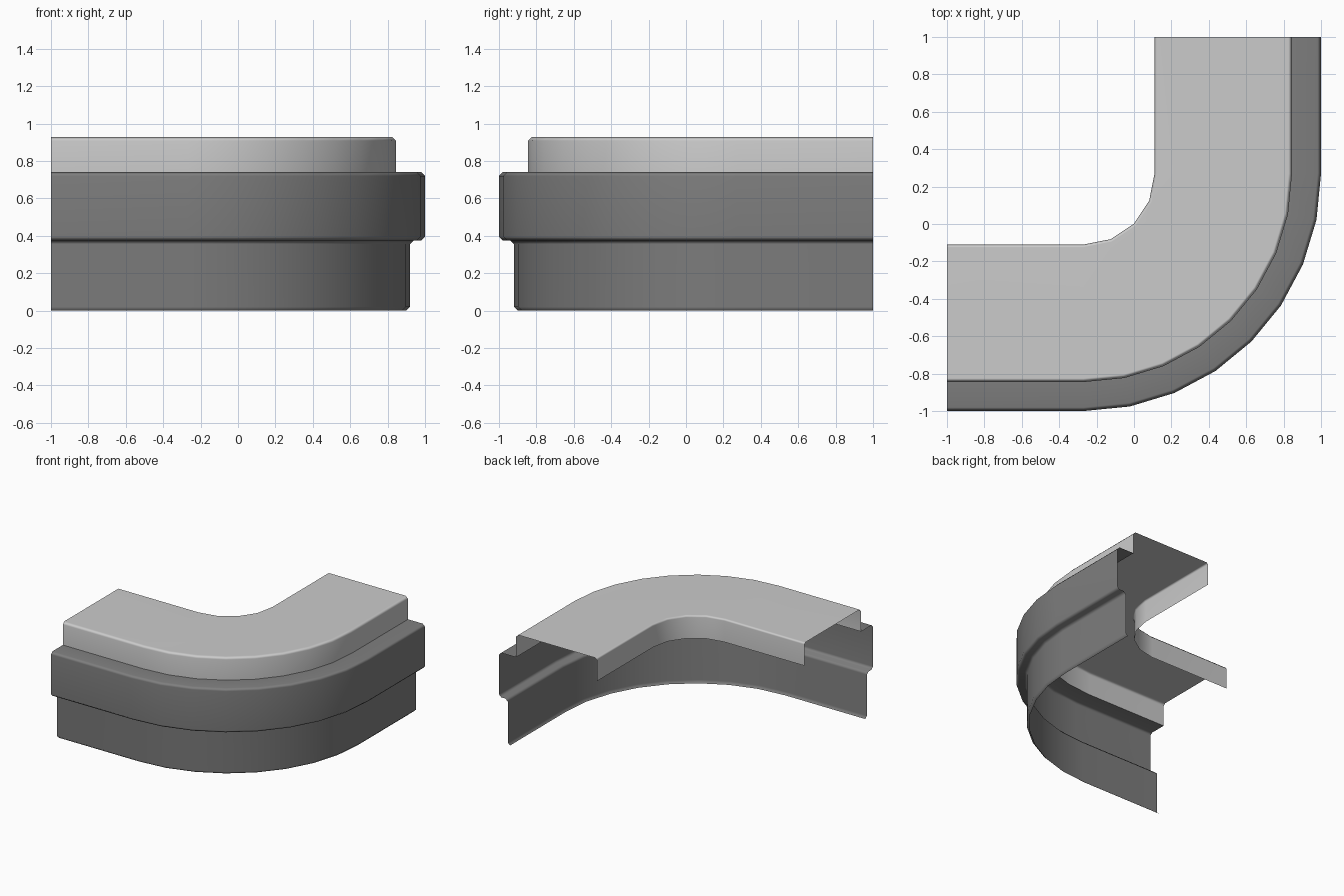
import bpy
import bmesh
from math import sin, cos, pi, radians

if "Cube" in bpy.data.objects:
    bpy.data.objects.remove(bpy.data.objects["Cube"], do_unlink=True)

BEND = 0.27        # bend centre sits at (-BEND, BEND)
OUTER = 1.27       # radius of the outermost wall


def material(name, value):
    mat = bpy.data.materials.new(name)
    mat.use_nodes = True
    colour = (value, value, value, 1)
    mat.diffuse_color = colour
    bsdf = mat.node_tree.nodes["Principled BSDF"]
    bsdf.inputs["Base Color"].default_value = colour
    bsdf.inputs["Roughness"].default_value = 0.8
    return mat


def path(radius, steps):
    """Straight arm, quarter bend, straight arm at the given radius."""
    points = [(-1, BEND - radius)]
    for i in range(steps + 1):
        a = i * pi / 2 / steps
        points.append((-BEND + radius * sin(a), BEND - radius * cos(a)))
    return points + [(radius - BEND, 1)]


def sweep(bm, profile, steps):
    """Sweep (radius, z) points round the bend and return the vertex rows."""
    rows = [[bm.verts.new((x, y, z)) for x, y in path(r, steps)]
            for r, z in profile]
    for low, high in zip(rows, rows[1:]):
        for i in range(len(low) - 1):
            bm.faces.new((low[i], low[i + 1], high[i + 1], high[i]))
    return rows


def finish(bm, name, mat):
    mesh = bpy.data.meshes.new(name)
    bm.to_mesh(mesh)
    bm.free()
    mesh.materials.append(mat)
    obj = bpy.data.objects.new(name, mesh)
    bpy.context.collection.objects.link(obj)
    bpy.ops.object.select_all(action='DESELECT')
    obj.select_set(True)
    bpy.context.view_layer.objects.active = obj
    bpy.ops.object.shade_smooth_by_angle(angle=radians(60))
    weighted = obj.modifiers.new("Even shading", 'WEIGHTED_NORMAL')
    weighted.keep_sharp = True


light = material("light grey", 0.60)
dark = material("dark grey", 0.21)

# Stepped outer wall: recessed base, overhanging band and ledge
wall = [(0.10, 0), (0.08, 0.02), (0.08, 0.355), (0.06, 0.375), (0.02, 0.375),
        (0, 0.395), (0, 0.72), (0.02, 0.74), (0.155, 0.74)]
bm = bmesh.new()
sweep(bm, [(OUTER - d, z) for d, z in wall], 8)
finish(bm, "stepped_wall", dark)

# Raised cap: outer rim, flat top and coarser inner rim
bm = bmesh.new()
rim = OUTER - 0.155
outer = sweep(bm, [(rim, 0.74), (rim, 0.908), (rim - 0.02, 0.928)], 8)
inner = sweep(bm, [(0.395, 0.928), (0.38, 0.913), (0.38, 0.74)], 4)
bm.faces.new(outer[-1] + inner[0][::-1])
finish(bm, "raised_cap", light)
